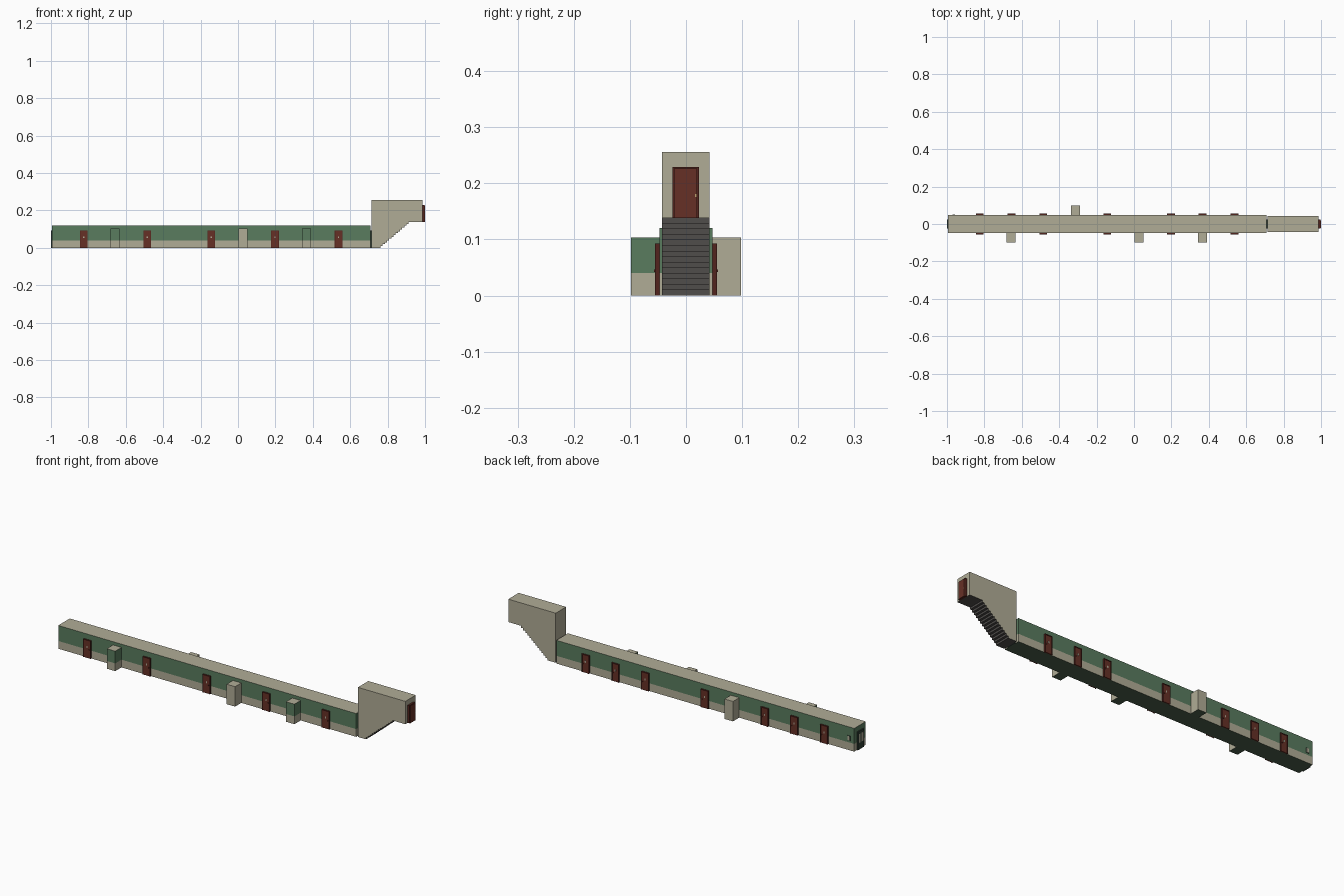
import bpy
import bmesh

if "Cube" in bpy.data.objects:
    bpy.data.objects.remove(bpy.data.objects["Cube"])


def material(name, srgb):
    linear = [(c / 255 / 12.92) if c < 11 else ((c / 255 + 0.055) / 1.055) ** 2.4 for c in srgb]
    m = bpy.data.materials.new(name)
    m.use_nodes = True
    m.diffuse_color = (*linear, 1)
    m.node_tree.nodes["Principled BSDF"].inputs["Base Color"].default_value = (*linear, 1)
    return m


cream = material("cream plaster", (176, 172, 150))
green = material("wall green", (90, 124, 95))
floor_green = material("floor green", (74, 94, 74))
brown = material("door brown", (102, 48, 38))
dark_brown = material("frame brown", (82, 36, 29))
grey = material("stair grey", (80, 77, 75))
dark_green = material("metal door green", (48, 62, 53))
brass = material("brass", (190, 160, 110))


def finish(name, bm, mats, rule=None):
    bmesh.ops.recalc_face_normals(bm, faces=bm.faces[:])
    bm.normal_update()
    if rule:
        for f in bm.faces:
            f.material_index = rule(f)
    mesh = bpy.data.meshes.new(name)
    bm.to_mesh(mesh)
    bm.free()
    for m in mats:
        mesh.materials.append(m)
    obj = bpy.data.objects.new(name, mesh)
    bpy.context.collection.objects.link(obj)
    return obj


def box(name, x, y, z, mats, rule=None, split=None):
    """Box from (low, high) ranges, optionally cut level at height split."""
    bm = bmesh.new()
    bmesh.ops.create_cube(bm, size=1)
    for v in bm.verts:
        v.co = [r[0] if c < 0 else r[1] for c, r in zip(v.co, (x, y, z))]
    if split:
        bmesh.ops.bisect_plane(bm, geom=bm.verts[:] + bm.edges[:] + bm.faces[:],
                               plane_co=(0, 0, split), plane_no=(0, 0, 1))
    return finish(name, bm, mats, rule)


WALL = 0.047
DADO = 0.04


def painted(f):
    """Green upper walls, cream dado and roof, green floor."""
    if f.normal.z < -0.5:
        return 2
    if f.normal.z > 0.5:
        return 0
    return 1 if f.calc_center_median().z > DADO else 0


def plain(f):
    return 2 if f.normal.z < -0.5 else 0


PAINTS = [cream, green, floor_green]

# Long corridor
box("corridor", (-0.994, 0.708), (-WALL, WALL), (0, 0.12), PAINTS, painted, DADO)

# Alcoves projecting from the corridor
for name, x, side, rule in (("alcove_west", -0.657, -1, painted), ("alcove_middle", 0.028, -1, plain),
                            ("alcove_east", 0.367, -1, painted), ("alcove_back", -0.313, 1, plain)):
    y = sorted((side * WALL, side * 0.098))
    box(name, (x - 0.024, x + 0.024), y, (0, 0.103), PAINTS, rule, DADO)


# Side doors: jambs, lintel, leaf, number plate and knob
def side_door(name, x, side):
    def part(label, x0, x1, depth, z0, z1, mat, start=WALL):
        y = sorted((side * start, side * depth))
        box(name + label, (x + x0, x + x1), y, (z0, z1), [mat])
    part("_leaf", -0.017, 0.017, 0.053, 0, 0.089, brown)
    part("_jamb_a", -0.021, -0.017, 0.055, 0, 0.093, dark_brown)
    part("_jamb_b", 0.017, 0.021, 0.055, 0, 0.093, dark_brown)
    part("_lintel", -0.017, 0.017, 0.055, 0.089, 0.093, dark_brown)
    part("_plate", -0.003, 0.003, 0.0538, 0.052, 0.062, cream, 0.053)
    part("_knob", 0.011, 0.014, 0.057, 0.042, 0.046, brown, 0.053)


for i, x in enumerate((-0.825, -0.485, -0.143, 0.197, 0.538)):
    side_door(f"front_door_{i + 1}", x, -1)
for i, x in enumerate((-0.825, -0.655, -0.485, -0.143, 0.197, 0.367, 0.538)):
    side_door(f"back_door_{i + 1}", x, 1)

# Metal doors at both ends of the corridor
for name, x0, x1 in (("west_end", -1.0, -0.994), ("east_end", 0.708, 0.715)):
    box(name + "_door", (x0, x1), (-0.025, 0.025), (0, 0.094), [dark_green])
for side in (-1, 1):
    y = sorted((side * 0.004, side * 0.018))
    box("west_end_glass", (-1.001, -1.0), y, (0.035, 0.08), [cream])

# Small switch plate beside the end door
box("switch_frame", (-0.972, -0.956), (WALL, 0.049), (0.05, 0.075), [dark_green])
box("switch_plate", (-0.970, -0.958), (0.049, 0.050), (0.052, 0.073), [cream])

# Stairwell block with a stepped underside
STEPS, FOOT, HEAD, LANDING = 14, 0.762, 0.912, 0.138
profile = [(0.986, 0.256), (0.715, 0.256), (0.715, 0), (FOOT, 0)]
run, rise = (HEAD - FOOT) / (STEPS - 1), LANDING / STEPS
for i in range(STEPS):
    profile.append((FOOT + i * run, (i + 1) * rise))
    if i < STEPS - 1:
        profile.append((FOOT + (i + 1) * run, (i + 1) * rise))
profile.append((0.986, LANDING))
bm = bmesh.new()
face = bm.faces.new([bm.verts.new((x, -0.043, z)) for x, z in profile])
ext = bmesh.ops.extrude_face_region(bm, geom=[face])
bmesh.ops.translate(bm, vec=(0, 0.085, 0),
                    verts=[g for g in ext["geom"] if isinstance(g, bmesh.types.BMVert)])


def stair_paint(f):
    c = f.calc_center_median()
    under = f.normal.z < -0.5
    riser = f.normal.x > 0.5 and c.z < LANDING
    return 1 if under or riser else 0


finish("stairwell", bm, [cream, grey], stair_paint)

# Upper exit door
box("exit_frame", (0.986, 0.996), (-0.024, 0.023), (LANDING, 0.229), [dark_brown])
box("exit_leaf", (0.996, 0.999), (-0.021, 0.020), (LANDING, 0.226), [brown])
box("exit_knob", (0.999, 1.0), (0.016, 0.019), (0.176, 0.181), [brass])
